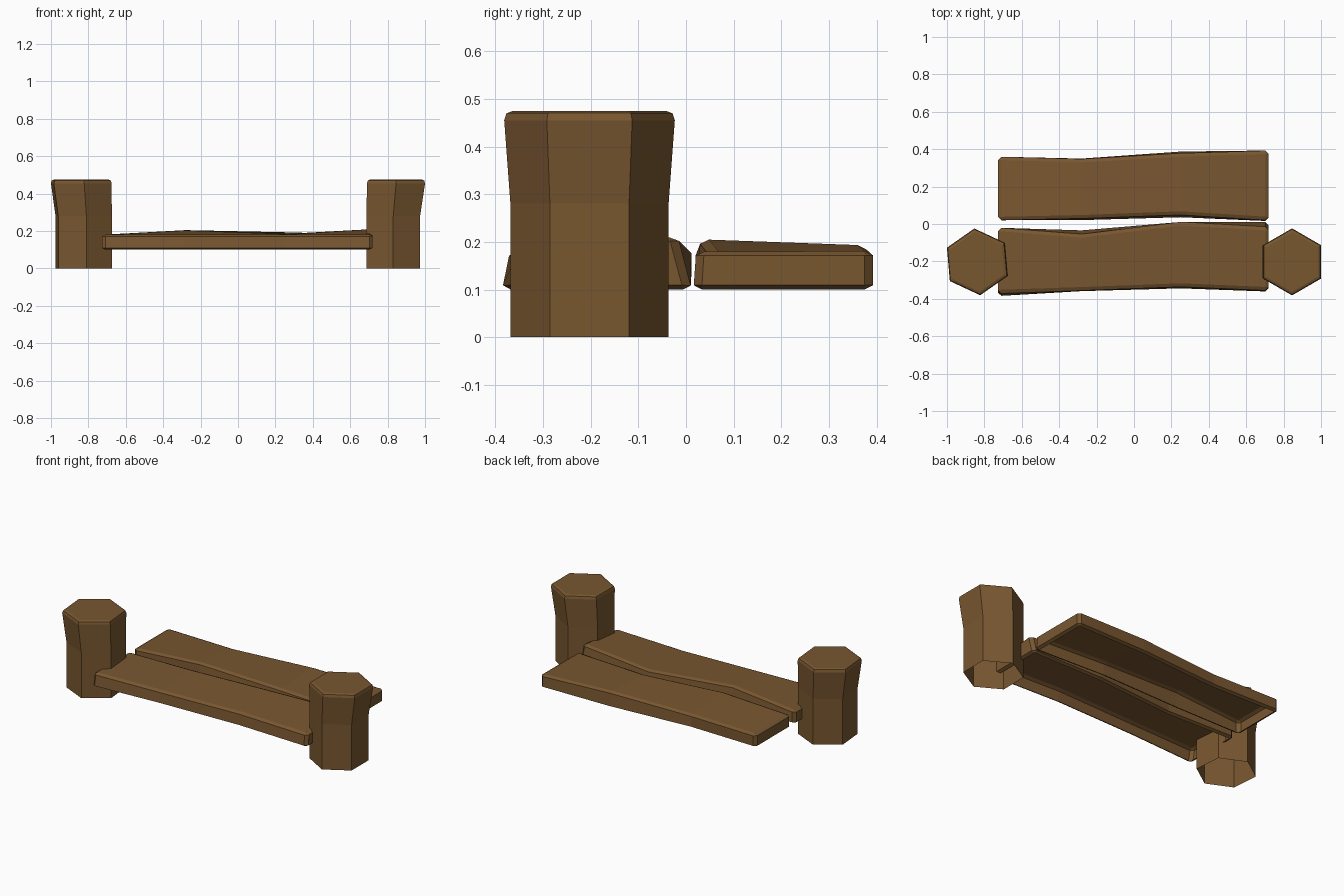
import bpy, bmesh, math
from mathutils import Vector

if "Cube" in bpy.data.objects:
    bpy.data.objects.remove(bpy.data.objects["Cube"])

wood = bpy.data.materials.new("brown wood")
wood.diffuse_color = (0.19, 0.095, 0.03, 1)
wood.use_nodes = True
wood.node_tree.nodes["Principled BSDF"].inputs["Base Color"].default_value = wood.diffuse_color


def finish(bm, name):
    me = bpy.data.meshes.new(name)
    bm.to_mesh(me)
    bm.free()
    me.materials.append(wood)
    ob = bpy.data.objects.new(name, me)
    bpy.context.collection.objects.link(ob)
    return ob


# hexagonal post, flaring outwards near the top, open underneath
def post(name, base_x, top_x, turn):
    bm = bmesh.new()
    rings = []
    for z, r, k in [(0, .166, 0), (.28, .166, 0), (.455, .179, 1),
                    (.47, .174, 1), (.475, .16, 1)]:
        cx = base_x + (top_x - base_x) * k
        rings.append([bm.verts.new((cx + r * math.cos(a), -.2025 + r * math.sin(a), z))
                      for a in (math.radians(30 + turn + 60 * i) for i in range(6))])
    for lo, hi in zip(rings, rings[1:]):
        for i in range(6):
            j = (i + 1) % 6
            bm.faces.new((lo[i], lo[j], hi[j], hi[i]))
    bm.faces.new(rings[-1])
    finish(bm, name)


# warped plank: sections along x, chamfered outer edges, open underneath
def plank(name, sections):
    bm = bmesh.new()
    rings = []
    for x, yf, yb, tf, tb, zf, zb in sections:
        pts = [(yf, .10), (tf, zf), (tb, zb), (yb, .10)]
        # height is doubled while chamfering so the chamfer ends up shallow
        rings.append([bm.verts.new((x, y, z * 2)) for y, z in pts])
    for a, b in zip(rings, rings[1:]):
        for i in range(4):
            j = (i + 1) % 4
            bm.faces.new((a[i], a[j], b[j], b[i]))
    bm.faces.new(rings[0])
    bm.faces.new(rings[-1])
    bmesh.ops.recalc_face_normals(bm, faces=bm.faces)
    inner = {v for r in rings[1:-1] for v in r}
    edges = [e for e in bm.edges
             if not (e.verts[0] in inner and e.verts[1] in inner
                     and abs(e.verts[0].co.x - e.verts[1].co.x) < 1e-4)]
    bmesh.ops.bevel(bm, geom=edges, offset=.018, segments=1, affect='EDGES')
    bmesh.ops.scale(bm, vec=Vector((1, 1, .5)), verts=bm.verts)
    bm.normal_update()
    bmesh.ops.delete(bm, geom=[f for f in bm.faces if f.normal.z < -.95], context='FACES')
    finish(bm, name)


post("right_post", .83, .845, 0)
post("left_post", -.825, -.838, 5)

# x, bottom front y, bottom back y, top front y, top back y, top front z, top back z
plank("front_plank", [
    (-.727, -.387, -.02, -.37, -.02, .18, .18),
    (-.28, -.36, -.033, -.355, -.055, .18, .204),
    (.25, -.345, .012, -.335, .01, .18, .185),
    (.72, -.362, .012, -.355, -.018, .18, .212)])
plank("back_plank", [
    (-.727, .02, .36, .02, .36, .18, .18),
    (-.28, .02, .35, .03, .347, .205, .18),
    (.25, .035, .388, .05, .378, .18, .193),
    (.72, .015, .393, .02, .393, .18, .18)])
